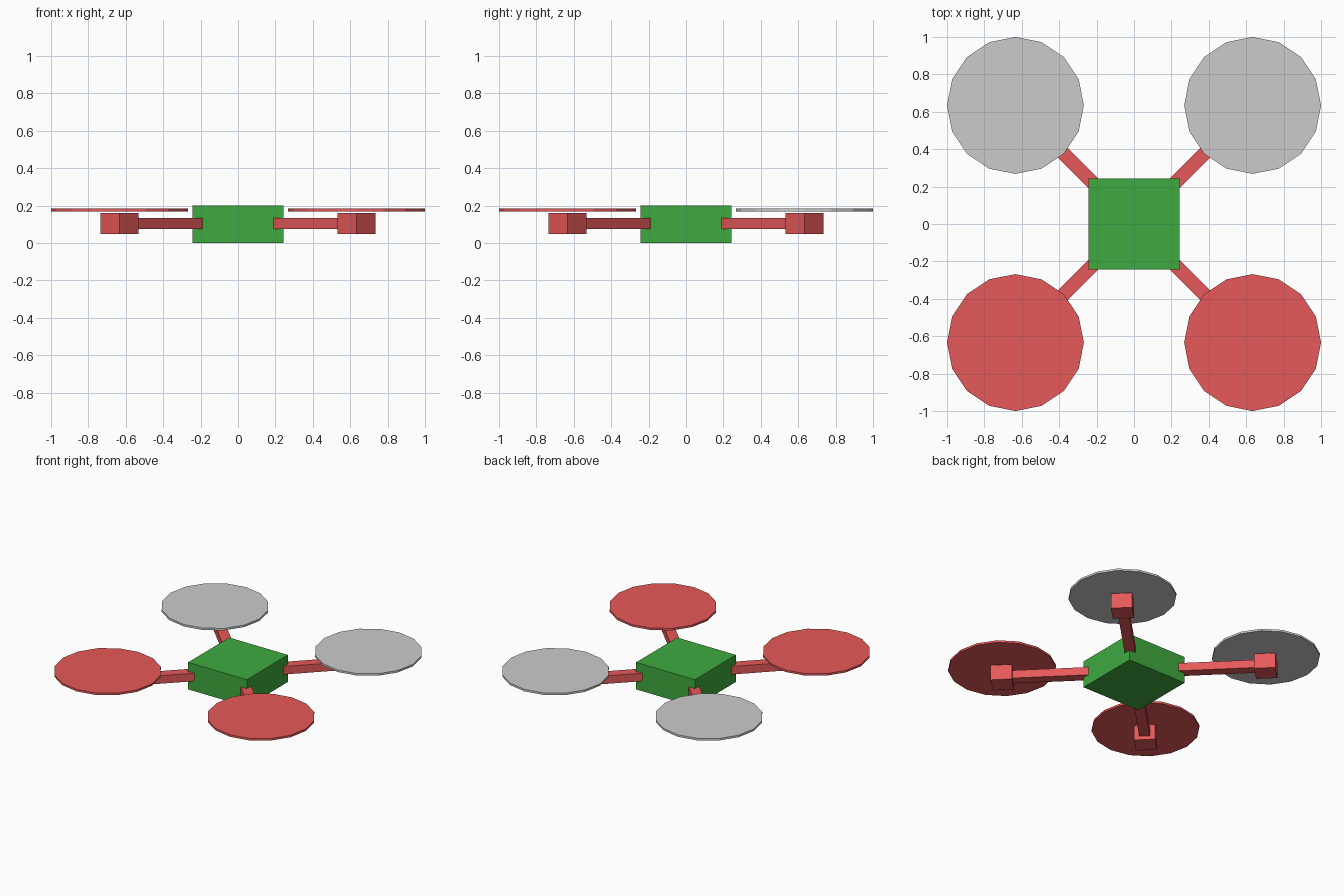
import bpy, math

if "Cube" in bpy.data.objects:
    bpy.data.objects.remove(bpy.data.objects["Cube"])


def material(name, rgb):
    m = bpy.data.materials.new(name)
    m.diffuse_color = (*rgb, 1)
    m.use_nodes = True
    m.node_tree.nodes["Principled BSDF"].inputs["Base Color"].default_value = m.diffuse_color
    return m


RED = material("red", (0.8, 0.1, 0.1))
GREEN = material("green", (0.05, 0.4, 0.05))


def finish(name, mat):
    ob = bpy.context.object
    ob.name = name
    if mat:
        ob.data.materials.append(mat)
    return ob


def box(name, loc, size, mat, turn=0):
    bpy.ops.mesh.primitive_cube_add(size=1, location=loc, rotation=(0, 0, turn))
    ob = finish(name, mat)
    ob.scale = size
    return ob


# Central body
box("body", (0, 0, 0.101), (0.485, 0.485, 0.202), GREEN)

HUB = 0.633           # rotor offset along x and y
ARM_IN, ARM_OUT = 0.2, HUB * math.sqrt(2)

for sx in (-1, 1):
    for sy in (-1, 1):
        tag = ("front" if sy < 0 else "back") + ("_left" if sx < 0 else "_right")
        turn = math.atan2(sy, sx)
        mid = (ARM_IN + ARM_OUT) / 2
        # Diagonal arm
        box(tag + "_arm", (mid * math.cos(turn), mid * math.sin(turn), 0.105),
            (ARM_OUT - ARM_IN, 0.073, 0.06), RED, turn)
        # Motor block
        box(tag + "_motor", (HUB * sx, HUB * sy, 0.105), (0.144, 0.144, 0.114), RED, turn)
        # Rotor disc: red at the front, grey at the back
        bpy.ops.mesh.primitive_cylinder_add(vertices=16, radius=0.366, depth=0.015,
                                            location=(0.634 * sx, 0.634 * sy, 0.177))
        finish(tag + "_rotor", RED if sy < 0 else None)
